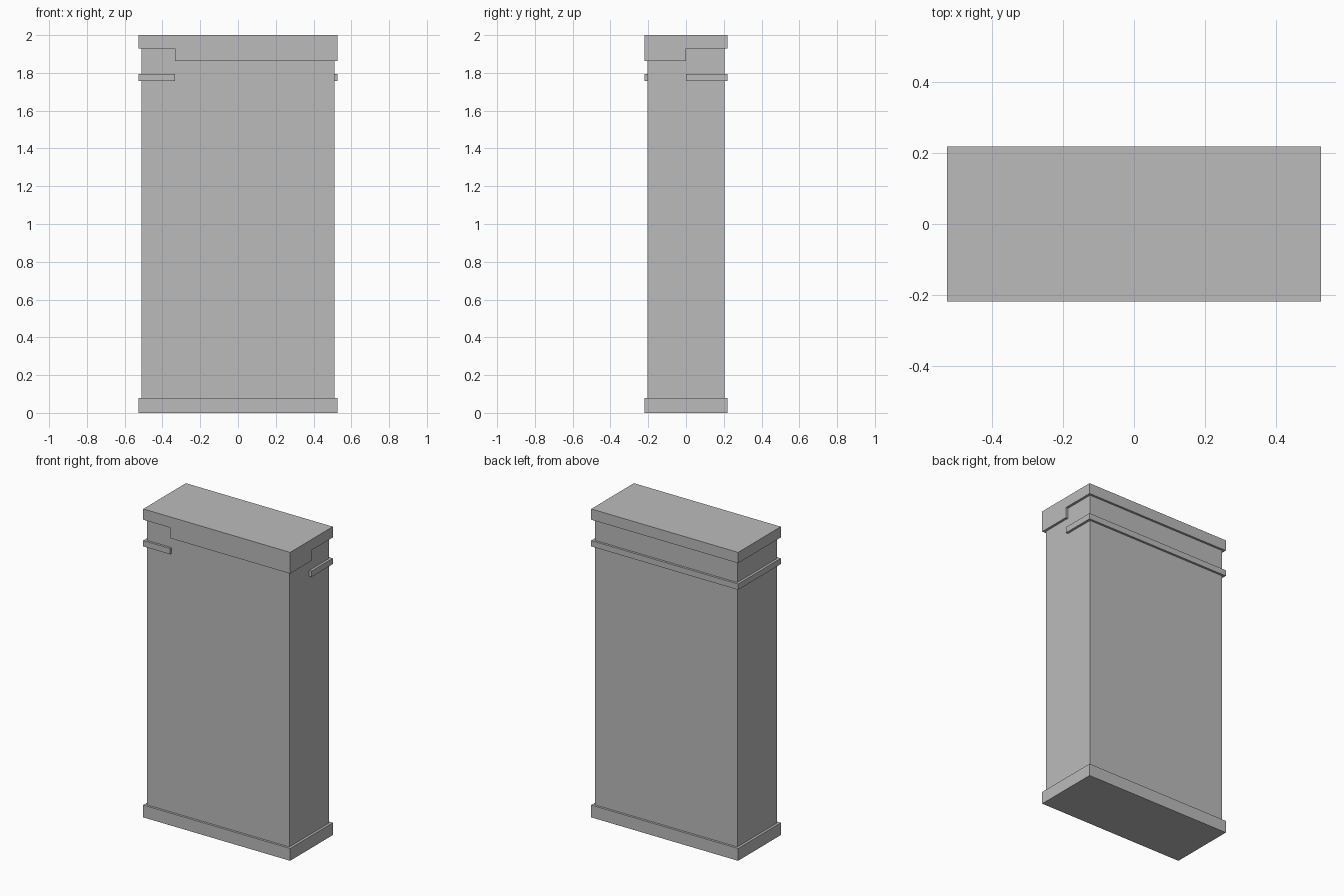
import bpy
import bmesh

cube = bpy.data.objects.get("Cube")
if cube:
    bpy.data.objects.remove(cube, do_unlink=True)

# One plain grey finish
grey = bpy.data.materials.new("plain_grey")
grey.use_nodes = True
colour = (0.5, 0.5, 0.5, 1.0)
grey.diffuse_color = colour
grey.node_tree.nodes["Principled BSDF"].inputs["Base Color"].default_value = colour


def prism(name, outline, z0, z1):
    """Extrude a flat outline from z0 up to z1."""
    bm = bmesh.new()
    base = bm.faces.new([bm.verts.new((x, y, z0)) for x, y in outline])
    top = bmesh.ops.extrude_face_region(bm, geom=[base])["geom"]
    verts = [v for v in top if isinstance(v, bmesh.types.BMVert)]
    bmesh.ops.translate(bm, verts=verts, vec=(0, 0, z1 - z0))
    bmesh.ops.recalc_face_normals(bm, faces=bm.faces)
    mesh = bpy.data.meshes.new(name)
    bm.to_mesh(mesh)
    bm.free()
    mesh.materials.append(grey)
    obj = bpy.data.objects.new(name, mesh)
    bpy.context.collection.objects.link(obj)
    return obj


def rectangle(hx, hy):
    return [(-hx, -hy), (hx, -hy), (hx, hy), (-hx, hy)]


BODY_X, BODY_Y = 0.511, 0.204    # half sizes of the body
RIM_X, RIM_Y = 0.527, 0.2185     # half sizes of everything that overhangs
IN_X, IN_Y = BODY_X - 0.01, BODY_Y - 0.01   # trim is sunk a little into the body
STEP_X, STEP_Y = -0.334, 0.0     # where the trim changes on the front and side

# Main block, base and lid
prism("body", rectangle(BODY_X, BODY_Y), 0.04, 1.96)
prism("base_plinth", rectangle(RIM_X, RIM_Y), 0.0, 0.08)
prism("lid", rectangle(RIM_X, RIM_Y), 1.93, 2.0)

# Deep lid skirt round one front corner
prism("lid_skirt", [
    (STEP_X, -RIM_Y), (RIM_X, -RIM_Y), (RIM_X, STEP_Y),
    (IN_X, STEP_Y), (IN_X, -IN_Y), (STEP_X, -IN_Y)], 1.862, 1.93)

# Thin band round the remaining sides
prism("trim_band", [
    (STEP_X, -RIM_Y), (-RIM_X, -RIM_Y), (-RIM_X, RIM_Y), (RIM_X, RIM_Y),
    (RIM_X, STEP_Y), (IN_X, STEP_Y), (IN_X, IN_Y), (-IN_X, IN_Y),
    (-IN_X, -IN_Y), (STEP_X, -IN_Y)], 1.757, 1.795)
